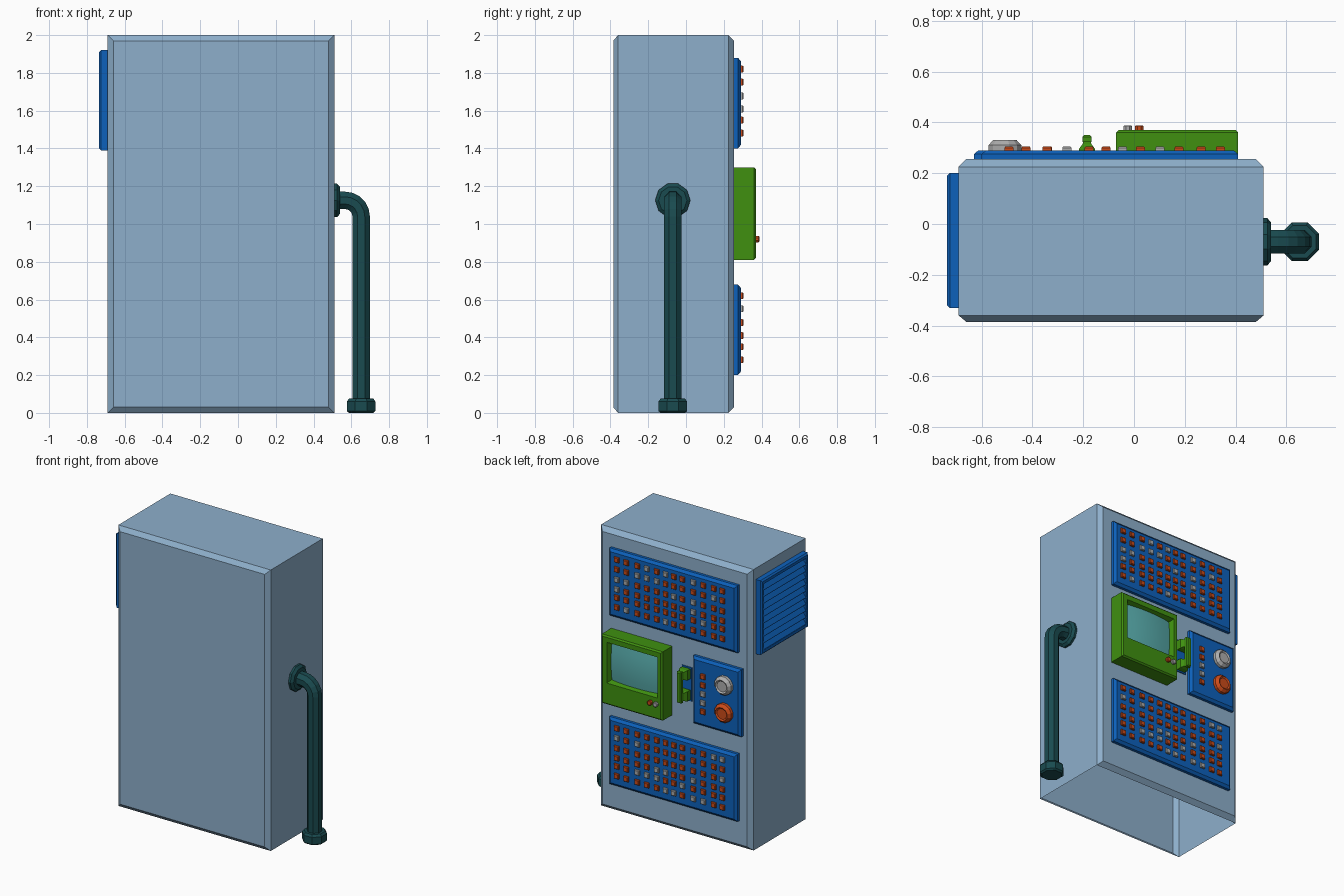
import bpy, bmesh, math, random
from mathutils import Vector

if "Cube" in bpy.data.objects:
    bpy.data.objects.remove(bpy.data.objects["Cube"])

random.seed(4)


def material(name, col):
    m = bpy.data.materials.new(name)
    m.diffuse_color = (*col, 1)
    m.use_nodes = True
    m.node_tree.nodes["Principled BSDF"].inputs["Base Color"].default_value = m.diffuse_color
    return m


STEEL = material("steel_blue", (0.27, 0.43, 0.60))
BLUE = material("panel_blue", (0.004, 0.12, 0.50))
GREEN = material("green", (0.05, 0.28, 0.005))
RED = material("orange_red", (0.60, 0.07, 0.01))
GREY = material("light_grey", (0.42, 0.42, 0.42))
PIPE = material("dark_teal", (0.01, 0.07, 0.08))
GLASS = material("screen_teal", (0.10, 0.42, 0.42))


def loft(bm, rings):
    """Skin a list of equal point loops and cap both ends."""
    vs = [[bm.verts.new(p) for p in r] for r in rings]
    n = len(vs[0])
    for a, b in zip(vs, vs[1:]):
        for i in range(n):
            j = (i + 1) % n
            bm.faces.new((a[i], a[j], b[j], b[i]))
    bm.faces.new(vs[0])
    bm.faces.new(vs[-1][::-1])


def finish(bm, name, mat, open_bottom=False):
    bmesh.ops.recalc_face_normals(bm, faces=bm.faces)
    if open_bottom:
        under = [f for f in bm.faces if f.normal.z < -0.99]
        bmesh.ops.delete(bm, geom=under, context='FACES')
    me = bpy.data.meshes.new(name)
    bm.to_mesh(me)
    bm.free()
    me.materials.append(mat)
    ob = bpy.data.objects.new(name, me)
    bpy.context.collection.objects.link(ob)
    return ob


def slab_rings(x0, x1, z0, z1, layers):
    """Rectangles stacked along y; each layer is (y, inset) or (y, 4 insets)."""
    out = []
    for y, i in layers:
        a, b, c, d = i if isinstance(i, tuple) else (i,) * 4
        out.append([(x0 + a, y, z0 + c), (x1 - b, y, z0 + c),
                    (x1 - b, y, z1 - d), (x0 + a, y, z1 - d)])
    return out


def slab(name, x0, x1, z0, z1, layers, mat, **kw):
    bm = bmesh.new()
    loft(bm, slab_rings(x0, x1, z0, z1, layers))
    return finish(bm, name, mat, **kw)


def circle(c, u, v, r, n):
    c, u, v = Vector(c), Vector(u), Vector(v)
    return [c + r * (math.cos(math.tau * (k + .5) / n) * u + math.sin(math.tau * (k + .5) / n) * v)
            for k in range(n)]


def turned(name, base, axis, profile, n, mat):
    """Round part: profile of (distance along axis, radius)."""
    ax = Vector(axis)
    u = Vector((0, 0, 1)) if abs(ax.z) < .5 else Vector((1, 0, 0))
    v = ax.cross(u)
    bm = bmesh.new()
    loft(bm, [circle(Vector(base) + ax * d, u, v, r, n) for d, r in profile])
    return finish(bm, name, mat)


def buttons(name, spots, y, mat):
    bm = bmesh.new()
    for x, z in spots:
        loft(bm, slab_rings(x - .018, x + .018, z - .018, z + .018,
                            [(y, 0), (y + .012, 0), (y + .017, .004)]))
    finish(bm, name, mat)


# Cabinet shell, open underneath
slab("cabinet", -.69, .51, 0, 2,
     [(-.385, .03), (-.36, 0), (.225, 0), (.255, .03)], STEEL, open_bottom=True)

# Two large button panels
cols = [.34, .264, .177, .102, .025, -.045, -.11, -.177, -.264, -.343, -.425, -.492]
rows = [1.82, 1.751, 1.678, 1.609, 1.55, 1.481]
panel_layers = [(.25, 0), (.275, 0), (.29, .018)]
for tag, dz in (("upper", 0), ("lower", -1.2)):
    slab(tag + "_panel", -.60, .41, 1.40 + dz, 1.88 + dz, panel_layers, BLUE)
    spots = [(x, z + dz) for x in cols for z in rows]
    grey = random.sample(spots, 16)
    buttons(tag + "_red_buttons", [s for s in spots if s not in grey], .288, RED)
    buttons(tag + "_grey_buttons", grey, .288, GREY)

# Control panel with knobs
slab("control_panel", -.63, -.25, .81, 1.29, panel_layers, BLUE)
buttons("control_red_buttons", [(-.34, z) for z in (1.17, 1.108, .92)], .288, RED)
buttons("control_grey_buttons", [(-.34, z) for z in (1.045, .982)], .288, GREY)
knob = [(0, .067), (.022, .067), (.042, .048), (.034, .038)]
turned("grey_knob", (-.508, .288, 1.155), (0, 1, 0), knob, 12, GREY)
turned("red_knob", (-.508, .288, .96), (0, 1, 0), knob, 12, RED)

# Monitor housing with a recessed screen
hole = (.035, .045, .155, .045)
slab("monitor_housing", -.07, .41, .81, 1.30,
     [(.25, 0), (.36, 0), (.37, .01), (.37, hole), (.33, tuple(h + .015 for h in hole))], GREEN)

# Bulged screen glass
bm = bmesh.new()
bmesh.ops.create_grid(bm, x_segments=6, y_segments=6, size=1)
for v in bm.verts:
    a, b = v.co.x, v.co.y
    v.co = (.165 + a * .185, .333 + .016 * (1 - a * a) + .010 * (1 - b * b), 1.11 + b * .133)
screen = finish(bm, "screen", GLASS)
if screen.data.polygons[0].normal.y < 0:
    screen.data.flip_normals()
screen.data.shade_smooth()

# Monitor buttons
for name, x, mat in (("monitor_red_button", .02, RED), ("monitor_grey_button", -.025, GREY)):
    turned(name, (x, .365, .92), (0, 1, 0), [(0, .018), (.02, .018), (.023, .014)], 8, mat)

# Pull handle on its plate
slab("handle_plate", -.228, -.15, .95, 1.19, [(.25, 0), (.262, 0)], BLUE)
bm = bmesh.new()
for z in (.995, 1.145):
    loft(bm, slab_rings(-.217, -.153, z - .035, z + .035,
                        [(.255, 0), (.295, 0), (.315, (.015, .015, .008, .008)),
                         (.335, (.018, .018, .01, .01))]))
loft(bm, slab_rings(-.203, -.167, .96, 1.18, [(.322, 0), (.342, 0), (.35, .006)]))
finish(bm, "handle", GREEN)

# Side vent: frame with sloping slats
bm = bmesh.new()


def on_side(y0, y1, z0, z1, layers):
    return [[(-.69 - p[1], p[0], p[2]) for p in r] for r in slab_rings(y0, y1, z0, z1, layers)]


loft(bm, on_side(-.33, .20, 1.39, 1.92,
                 [(-.005, 0), (.035, 0), (.045, .01), (.045, .03), (.022, .03)]))
n, z0, step = 10, 1.42, .047
for k in range(n):
    z = z0 + k * step
    prof = [(-.705, z + step), (-.733, z + .006), (-.733, z), (-.705, z)]
    loft(bm, [[(x, y, zz) for x, zz in prof] for y in (-.302, .172)])
finish(bm, "side_vent", BLUE)

# Bent pipe: out of the side, then down to the floor
PY, PZ, PX, R = -.07, 1.125, .652, .085
N = 8
rings = [circle((.50, PY, PZ), (0, 1, 0), (0, 0, 1), .05, N)]
for k in range(6):
    t = math.pi / 2 * k / 5
    c = (PX - R + R * math.sin(t), PY, PZ - R + R * math.cos(t))
    rings.append(circle(c, (0, 1, 0), (math.sin(t), 0, math.cos(t)), .05, N))
rings.append(circle((PX, PY, .02), (0, 1, 0), (1, 0, 0), .05, N))
bm = bmesh.new()
loft(bm, rings)
finish(bm, "pipe", PIPE)
turned("wall_flange", (.505, PY, PZ), (1, 0, 0), [(0, .093), (.02, .093), (.035, .075)], 10, PIPE)
turned("floor_flange", (PX, PY, 0), (0, 0, 1),
       [(0, .07), (.01, .082), (.06, .082), (.075, .07)], 8, PIPE)
